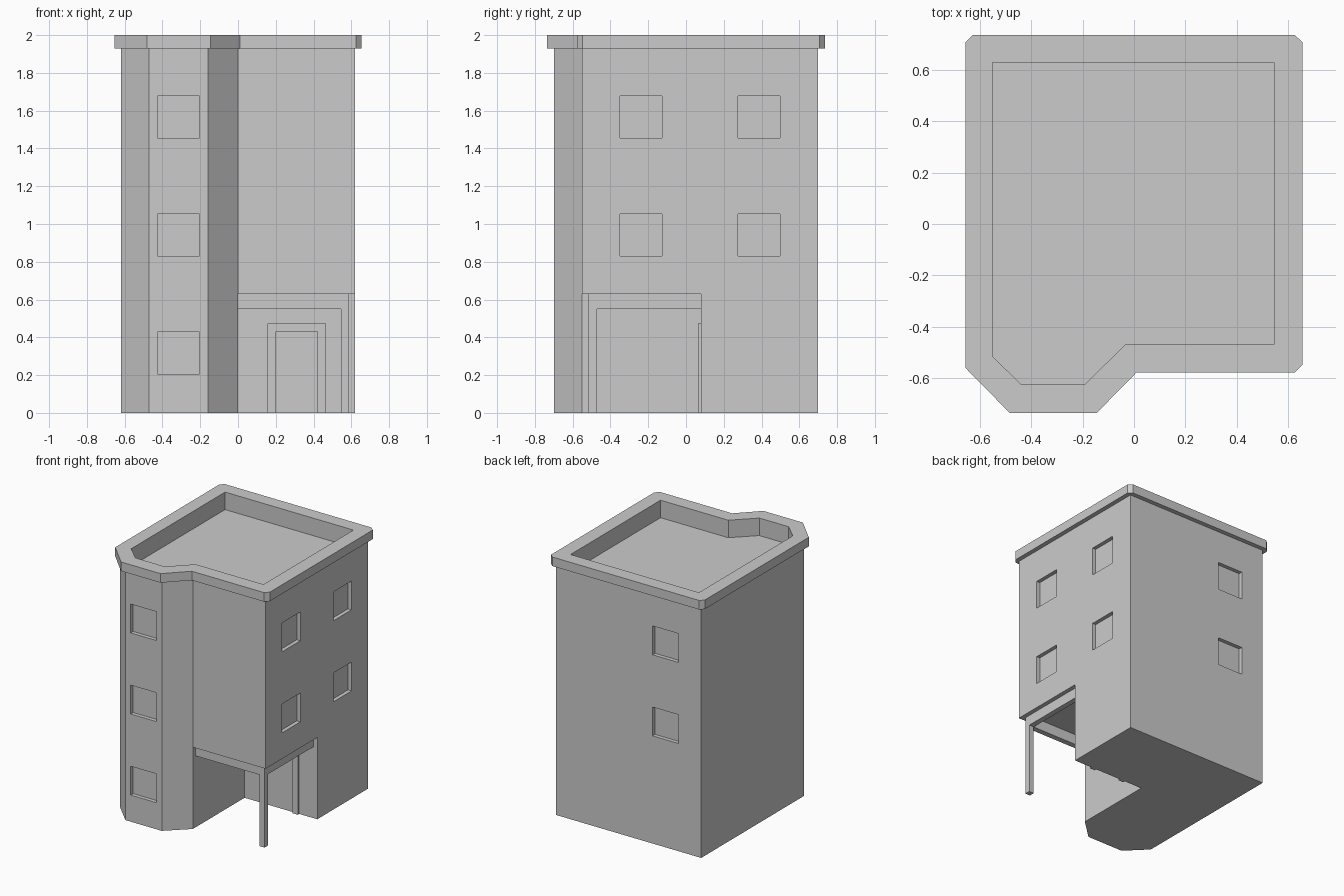
import bpy, bmesh

if "Cube" in bpy.data.objects:
    bpy.data.objects.remove(bpy.data.objects["Cube"])


def prism(name, pts, z0, z1):
    """Extrude a counter-clockwise plan outline from z0 to z1."""
    bm = bmesh.new()
    face = bm.faces.new([bm.verts.new((x, y, z0)) for x, y in pts])
    ext = bmesh.ops.extrude_face_region(bm, geom=[face])["geom"]
    top = [v for v in ext if isinstance(v, bmesh.types.BMVert)]
    bmesh.ops.translate(bm, verts=top, vec=(0, 0, z1 - z0))
    bmesh.ops.recalc_face_normals(bm, faces=bm.faces)
    mesh = bpy.data.meshes.new(name)
    bm.to_mesh(mesh)
    bm.free()
    ob = bpy.data.objects.new(name, mesh)
    bpy.context.collection.objects.link(ob)
    return ob


def box(name, x0, x1, y0, y1, z0, z1):
    return prism(name, [(x0, y0), (x1, y0), (x1, y1), (x0, y1)], z0, z1)


def cut(target, cutter):
    mod = target.modifiers.new("cut", "BOOLEAN")
    mod.operation, mod.solver, mod.object = "DIFFERENCE", "EXACT", cutter
    bpy.context.view_layer.objects.active = target
    bpy.ops.object.modifier_apply(modifier=mod.name)


def discard(ob):
    bpy.data.objects.remove(ob, do_unlink=True)


# Tower walls with the angled front bay
body = prism("building_walls", [(-.62, -.55), (-.47, -.70), (-.16, -.70), (0, -.55),
                                (.62, -.55), (.62, .70), (-.62, .70)], 0, 1.93)

# Overhanging cornice with clipped corners
cornice = prism("cornice", [(-.655, -.56), (-.483, -.735), (-.145, -.735), (.01, -.577),
                            (.625, -.577), (.655, -.547), (.655, .707), (.625, .735),
                            (-.627, .735), (-.655, .707)], 1.93, 2.0)

# Sunken flat roof inside the parapet
roof = prism("roof_cutter", [(-.55, -.515), (-.44, -.622), (-.19, -.622), (-.033, -.468),
                             (.545, -.468), (.545, .628), (-.55, .628)], 1.865, 2.2)
cut(body, roof)
cut(cornice, roof)
discard(roof)

# Open corner porch
porch = box("porch_cutter", 0, .9, -.9, .08, -.2, .63)
cut(body, porch)
discard(porch)

# Window recesses: bay (three floors), back and right side (upper floors)
D = .03
cutters = []
for floor, z in enumerate((.205, .83, 1.455)):
    z1 = z + .222
    cutters.append(box("window_cutter", -.425, -.205, -.8, -.70 + D, z, z1))
    if floor:
        cutters.append(box("window_cutter", -.425, -.205, .70 - D, .8, z, z1))
        for y in (-.35, .275):
            cutters.append(box("window_cutter", .62 - D, .8, y, y + .223, z, z1))
for c in cutters:
    cut(body, c)
    discard(c)

# Porch post and the beams it carries
box("porch_post", .545, .587, -.515, -.472, 0, .55)
prism("porch_beam", [(0, -.515), (.587, -.515), (.587, .08), (.545, .08),
                     (.545, -.472), (0, -.472)], .55, .63)

# Door frame on the porch back wall
for side, x in (("left", .155), ("right", .421)):
    box(f"door_jamb_{side}", x, x + .045, .063, .08, 0, .43)
box("door_lintel", .155, .466, .063, .08, .43, .472)
